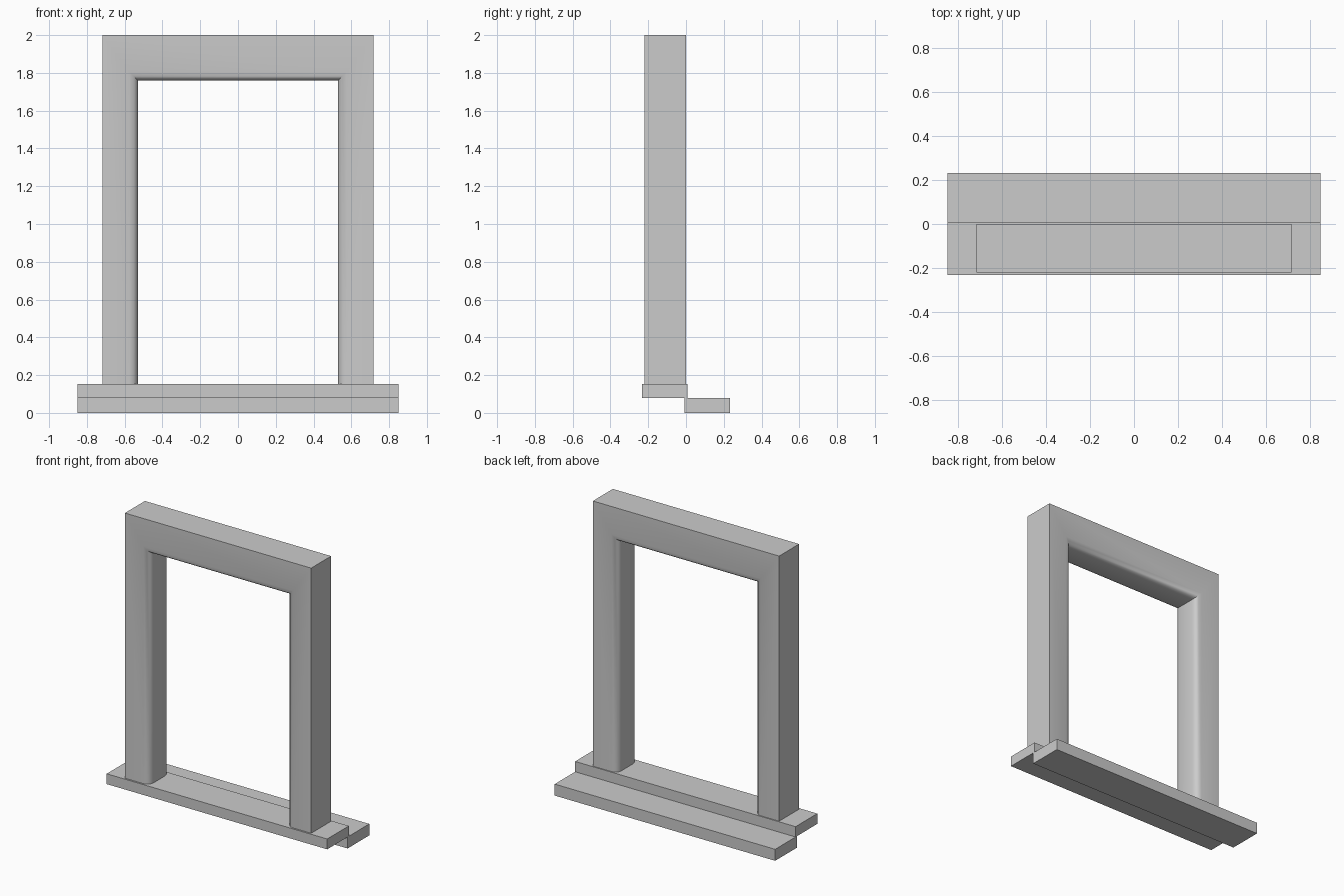
import bpy, bmesh
from mathutils import Vector

if "Cube" in bpy.data.objects:
    bpy.data.objects.remove(bpy.data.objects["Cube"])


def finish(name, bm):
    bmesh.ops.recalc_face_normals(bm, faces=bm.faces)
    mesh = bpy.data.meshes.new(name)
    bm.to_mesh(mesh)
    bm.free()
    obj = bpy.data.objects.new(name, mesh)
    bpy.context.collection.objects.link(obj)
    return obj


def box(name, lo, hi):
    bm = bmesh.new()
    bmesh.ops.create_cube(bm, size=1)
    lo, hi = Vector(lo), Vector(hi)
    for v in bm.verts:
        v.co = (lo + hi) / 2 + v.co * (hi - lo)
    return finish(name, bm)


# Two overlapping threshold steps
box("upper_step", (-0.85, -0.232, 0.08), (0.85, 0.007, 0.152))
box("lower_step", (-0.85, -0.007, 0.0), (0.85, 0.232, 0.08))

# Door surround: U-shaped profile extruded through the wall depth
outer_x, inner_x, base, lintel, top = 0.718, 0.53, 0.15, 1.76, 2.0
front, back = -0.22, 0.0
profile = [(-outer_x, base), (-outer_x, top), (outer_x, top), (outer_x, base),
           (inner_x, base), (inner_x, lintel), (-inner_x, lintel), (-inner_x, base)]
bm = bmesh.new()
face = bm.faces.new([bm.verts.new((x, front, z)) for x, z in profile])
ext = bmesh.ops.extrude_face_region(bm, geom=[face], use_keep_orig=True)
for v in ext["geom"]:
    if isinstance(v, bmesh.types.BMVert):
        v.co.y = back
bmesh.ops.recalc_face_normals(bm, faces=bm.faces)


# Rounded arrises around the opening, front and back
def on_opening(v):
    return abs(v.co.x) < inner_x + 0.001 and v.co.z < lintel + 0.001


edges = [e for e in bm.edges
         if all(on_opening(v) for v in e.verts)
         and abs(e.verts[0].co.y - e.verts[1].co.y) < 0.001]
bmesh.ops.bevel(bm, geom=edges, offset=0.045, offset_type='OFFSET',
                segments=3, profile=0.5, affect='EDGES')
surround = finish("door_surround", bm)
bpy.context.view_layer.objects.active = surround
surround.select_set(True)
bpy.ops.object.shade_smooth_by_angle(angle=0.7)
